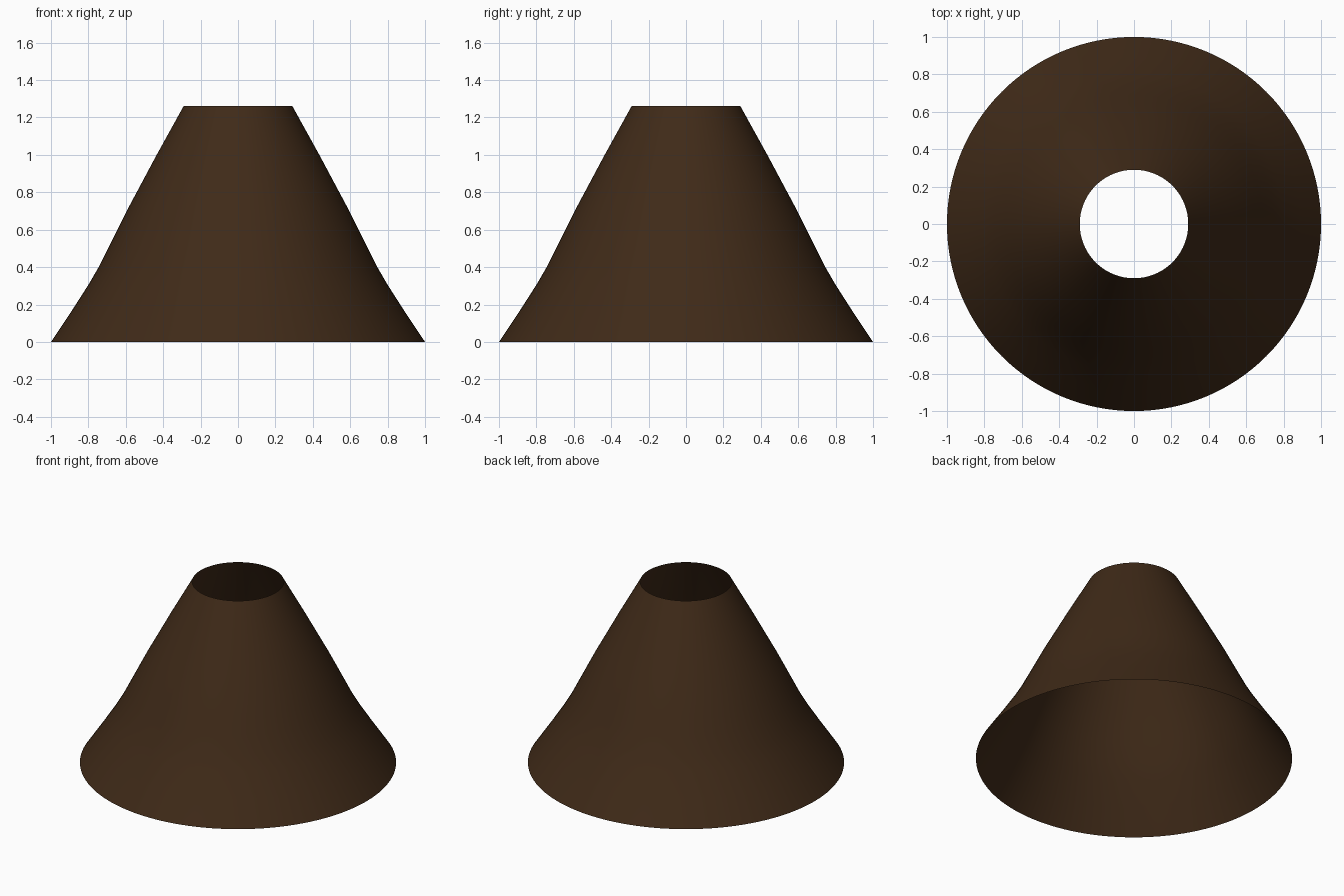
import bpy, bmesh, math

if "Cube" in bpy.data.objects:
    bpy.data.objects.remove(bpy.data.objects["Cube"])

SEGMENTS = 128
# radius, height: flared foot easing into a straight taper
PROFILE = [(1.0, 0.0), (0.893, 0.16), (0.80, 0.305), (0.745, 0.40), (0.69, 0.51),
           (0.64, 0.61), (0.59, 0.71), (0.515, 0.85), (0.435, 1.0), (0.29, 1.262)]

# Open lathed shade, a single thin skin
bm = bmesh.new()
verts = [bm.verts.new((r, 0, z)) for r, z in PROFILE]
edges = [bm.edges.new(pair) for pair in zip(verts, verts[1:])]
bmesh.ops.spin(bm, geom=verts + edges, cent=(0, 0, 0), axis=(0, 0, 1),
               angle=math.tau, steps=SEGMENTS, use_merge=True)
bmesh.ops.remove_doubles(bm, verts=bm.verts, dist=1e-4)
bmesh.ops.recalc_face_normals(bm, faces=bm.faces)
# Make the skin face outwards
f = next(iter(bm.faces))
c = f.calc_center_median()
if f.normal.x * c.x + f.normal.y * c.y < 0:
    bmesh.ops.reverse_faces(bm, faces=bm.faces)
for f in bm.faces:
    f.smooth = True

mesh = bpy.data.meshes.new("conical_shade")
bm.to_mesh(mesh)
bm.free()
shade = bpy.data.objects.new("conical_shade", mesh)
bpy.context.collection.objects.link(shade)

# Dark brown
mat = bpy.data.materials.new("dark_brown")
mat.diffuse_color = (0.05, 0.023, 0.009, 1)
mat.use_nodes = True
mat.node_tree.nodes["Principled BSDF"].inputs["Base Color"].default_value = mat.diffuse_color
mesh.materials.append(mat)
